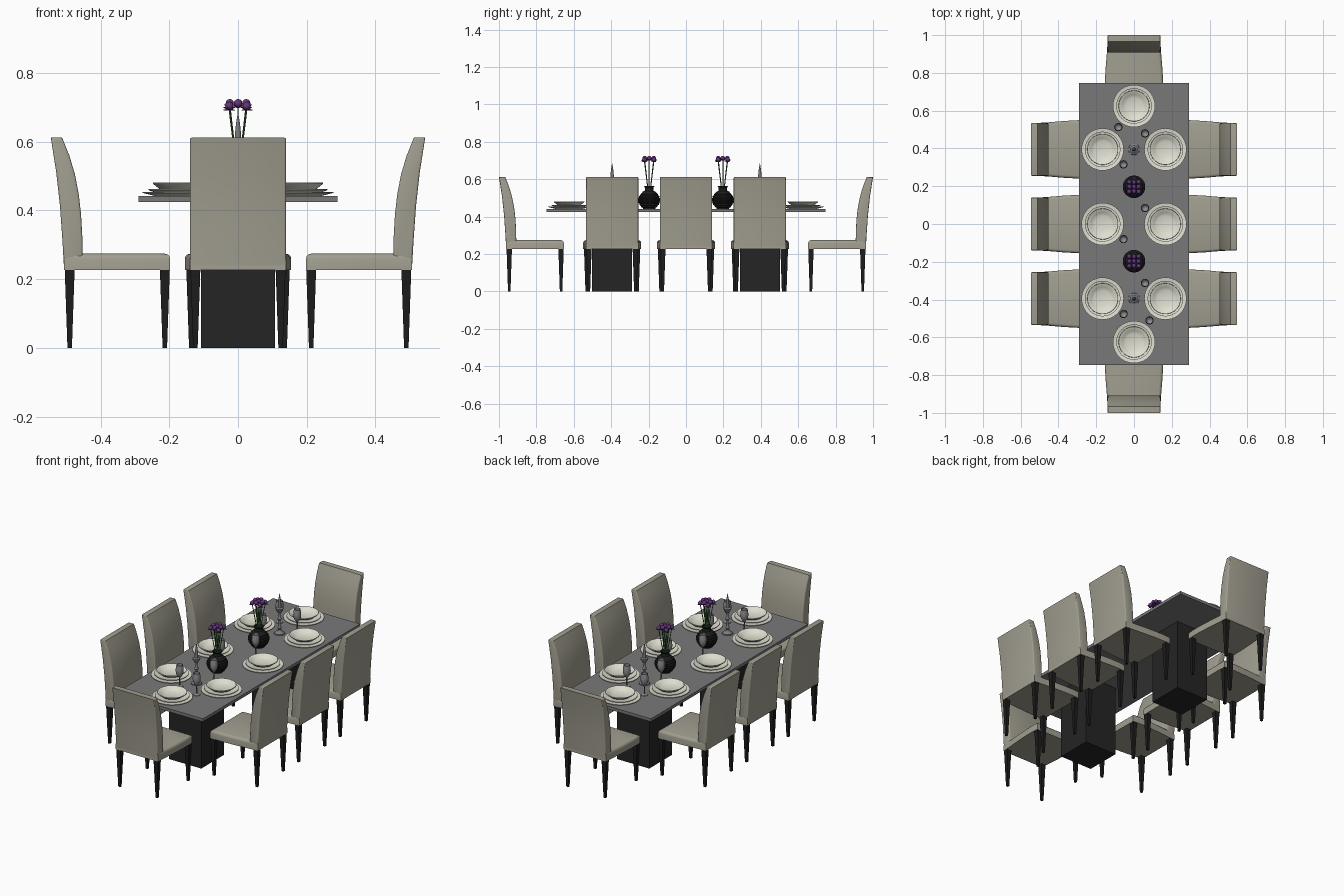
import bpy, bmesh, math, random
from mathutils import Vector, Matrix

if "Cube" in bpy.data.objects:
    bpy.data.objects.remove(bpy.data.objects["Cube"])

random.seed(4)
TOP = 0.442  # table surface height


def material(name, r, g, b):
    m = bpy.data.materials.new(name)
    m.diffuse_color = (r, g, b, 1)
    m.use_nodes = True
    m.node_tree.nodes["Principled BSDF"].inputs["Base Color"].default_value = m.diffuse_color
    return m


FABRIC = material("taupe fabric", 0.36, 0.345, 0.28)
LEG = material("black wood", 0.012, 0.012, 0.012)
BASE = material("charcoal base", 0.018, 0.018, 0.018)
TABLE = material("grey table", 0.19, 0.19, 0.195)
CHINA = material("cream china", 0.74, 0.73, 0.63)
VASE = material("black ceramic", 0.012, 0.012, 0.013)
GLASS = material("grey glass", 0.27, 0.27, 0.29)
SILVER = material("dull silver", 0.2, 0.2, 0.2)
PURPLE = material("purple petals", 0.13, 0.035, 0.2)
GREEN = material("green stem", 0.06, 0.16, 0.05)


def finish(name, bm, mat, angle=40):
    bmesh.ops.recalc_face_normals(bm, faces=bm.faces[:])
    me = bpy.data.meshes.new(name)
    bm.to_mesh(me)
    bm.free()
    me.materials.append(mat)
    ob = bpy.data.objects.new(name, me)
    bpy.context.collection.objects.link(ob)
    bpy.ops.object.select_all(action='DESELECT')
    ob.select_set(True)
    bpy.context.view_layer.objects.active = ob
    bpy.ops.object.shade_smooth_by_angle(angle=math.radians(angle))
    return ob


def repeat(obs, placements):
    """Place the parts at each (x, y, turn); the first placement uses the originals."""
    for i, (x, y, turn) in enumerate(placements):
        for ob in obs:
            o = ob
            if i:
                o = ob.copy()
                bpy.context.collection.objects.link(o)
            o.location = (x, y, ob.location.z)
            o.rotation_euler = (0, 0, math.radians(turn))


def box(name, lo, hi, mat):
    bm = bmesh.new()
    lo, hi = Vector(lo), Vector(hi)
    bmesh.ops.create_cube(bm, size=1, matrix=Matrix.Translation((lo + hi) / 2)
                          @ Matrix.Diagonal((*(hi - lo), 1)))
    return finish(name, bm, mat)


def prism(points, push):
    bm = bmesh.new()
    f = bm.faces.new([bm.verts.new(p) for p in points])
    ext = bmesh.ops.extrude_face_region(bm, geom=[f])
    bmesh.ops.translate(bm, vec=push, verts=[v for v in ext["geom"] if isinstance(v, bmesh.types.BMVert)])
    return bm


def round_edges(bm, test, width):
    edges = [e for e in bm.edges if all(test(v.co) for v in e.verts)]
    bmesh.ops.bevel(bm, geom=edges, offset=width, segments=3, profile=0.5, affect='EDGES')


def lathe(name, prof, mat, seg=32, angle=40):
    bm = bmesh.new()
    vs = [bm.verts.new((r, 0, z)) for r, z in prof]
    es = [bm.edges.new(p) for p in zip(vs, vs[1:])]
    bmesh.ops.spin(bm, geom=vs + es, axis=(0, 0, 1), cent=(0, 0, 0),
                   angle=2 * math.pi, steps=seg, use_duplicate=False)
    bmesh.ops.remove_doubles(bm, verts=bm.verts[:], dist=1e-5)
    ob = finish(name, bm, mat, angle)
    ob.location.z = TOP
    return ob


# Table top and two block pedestals
box("table_top", (-0.29, -0.747, 0.424), (0.29, 0.747, TOP), TABLE)
for s in (-1, 1):
    box("pedestal", (-0.107, s * 0.395 - 0.107, 0), (0.107, s * 0.395 + 0.107, 0.425), BASE)

# Chair, facing +x, back edge at x = 0
half = [(0.038, 0.14), (0.1, 0.144), (0.17, 0.15), (0.25, 0.1545), (0.31, 0.155), (0.347, 0.152)]
outline = [(x, -w, 0.226) for x, w in half] + [(x, w, 0.226) for x, w in reversed(half)]
bm = prism(outline, (0, 0, 0.048))
round_edges(bm, lambda c: c.z > 0.25, 0.015)
seat = finish("seat", bm, FABRIC)

side = [(0.038, 0.24), (0.034, 0.31), (0.027, 0.41), (0.016, 0.51), (0, 0.612), (0.033, 0.612),
        (0.054, 0.56), (0.07, 0.506), (0.081, 0.45), (0.088, 0.39), (0.092, 0.32), (0.093, 0.24)]
bm = prism([(x, -0.14, z) for x, z in side], (0, 0.28, 0))
caps = [e for e in bm.edges if abs(e.verts[0].co.y - e.verts[1].co.y) < 1e-4]
bmesh.ops.bevel(bm, geom=caps, offset=0.006, segments=3, profile=0.5, affect='EDGES')
back = finish("chair_back", bm, FABRIC)

bm = bmesh.new()
for x, y in ((0.055, 0.124), (0.332, 0.136)):
    for s in (-1, 1):
        bmesh.ops.create_cone(bm, cap_ends=True, segments=4, radius1=0.0092, radius2=0.0205, depth=0.23,
                              matrix=Matrix.Translation((x, s * y, 0.115)) @ Matrix.Rotation(math.pi / 4, 4, 'Z'))
legs = finish("chair_legs", bm, LEG)

rows = (-0.395, 0, 0.395)
repeat([seat, back, legs], [(-0.545, y, 0) for y in rows] + [(0.545, y, 180) for y in rows]
       + [(0, -1, 90), (0, 1, -90)])

# Place settings: charger, plate and bowl
charger = lathe("charger", [(0, 0), (0.075, 0), (0.112, 0.009), (0.112, 0.012), (0.075, 0.005), (0, 0.005)], CHINA, 40)
plate = lathe("plate", [(0, 0.006), (0.065, 0.006), (0.094, 0.017), (0.094, 0.02), (0.065, 0.011), (0, 0.011)], CHINA, 40)
bowl = lathe("bowl", [(0, 0.012), (0.045, 0.012), (0.062, 0.02), (0.082, 0.036), (0.081, 0.039), (0.076, 0.038),
                      (0.06, 0.025), (0.043, 0.018), (0, 0.017)], CHINA, 40)
repeat([charger, plate, bowl], [(s * 0.166, y, 0) for y in rows for s in (-1, 1)] + [(0, -0.625, 0), (0, 0.625, 0)])

# Wine glasses
glass = lathe("wine_glass", [(0, 0), (0.02, 0), (0.019, 0.003), (0.004, 0.007), (0.003, 0.05), (0.009, 0.058),
                             (0.019, 0.075), (0.022, 0.093), (0.021, 0.11), (0.018, 0.13), (0.017, 0.13),
                             (0.02, 0.108), (0.02, 0.093), (0.017, 0.077), (0, 0.06)], GLASS, 20)
repeat([glass], [(-0.083, 0.513, 0), (0.058, 0.48, 0), (-0.056, 0.316, 0), (0.058, 0.085, 0),
                 (-0.056, -0.08, 0), (0.058, -0.312, 0), (-0.055, -0.476, 0), (0.082, -0.51, 0)])

# Candlesticks with pointed tops
stick = lathe("candlestick", [(0, 0), (0.03, 0), (0.029, 0.006), (0.014, 0.012), (0.007, 0.022), (0.012, 0.034),
                              (0.006, 0.046), (0.006, 0.08), (0.013, 0.09), (0.006, 0.1), (0.006, 0.122),
                              (0.013, 0.135), (0.021, 0.148), (0.021, 0.153), (0.01, 0.158), (0.009, 0.18),
                              (0.006, 0.21), (0, 0.245)], SILVER, 20)
repeat([stick], [(0, -0.395, 0), (0, 0.395, 0)])

# Vase with horizontal ribs
prof = [(0, 0), (0.034, 0)]
for i in range(33):
    t = i / 32
    r = 0.034 + 0.028 * math.sin(math.pi * t) ** 0.8 - 0.008 * t
    prof.append((r + (0.0015 if i % 4 == 2 else -0.0015 if i % 4 == 0 else 0), 0.004 + 0.092 * t))
prof += [(0.022, 0.102), (0.022, 0.112), (0.028, 0.121), (0.025, 0.121), (0.018, 0.11), (0, 0.1)]
vase = lathe("vase", prof, VASE, 32, 30)

# Flower heads, petals and stems
heads = [(0, 0, 0.27)]
for i in range(8):
    a = i * math.pi / 4
    r = 0.036 if i % 2 else 0.024
    heads.append((r * math.cos(a), r * math.sin(a), 0.262 if i % 2 else 0.27))
blooms, stems = bmesh.new(), bmesh.new()


def rod(bm, a, b, r1, r2, seg):
    a, b = Vector(a), Vector(b)
    d = b - a
    m = Matrix.Translation((a + b) / 2) @ d.to_track_quat('Z', 'Y').to_matrix().to_4x4()
    bmesh.ops.create_cone(bm, cap_ends=True, segments=seg, radius1=r1, radius2=r2, depth=d.length, matrix=m)


for x, y, z in heads:
    bmesh.ops.create_icosphere(blooms, subdivisions=2, radius=0.0125, matrix=Matrix.Translation((x, y, z)))
    turn = random.random() * 6
    for k in range(6):
        a = turn + k * math.pi / 3
        rod(blooms, (x, y, z - 0.01), (x + 0.018 * math.cos(a), y + 0.018 * math.sin(a), z - 0.012 + 0.008 * (k % 2)),
            0.004, 0.0008, 5)
    rod(stems, (x * 0.25, y * 0.25, 0.1), (x, y, z - 0.008), 0.0025, 0.0022, 6)
bloom = finish("flower_heads", blooms, PURPLE)
stem = finish("flower_stems", stems, GREEN)
bloom.location.z = stem.location.z = TOP
repeat([vase, bloom, stem], [(0, -0.197, 0), (0, 0.197, 0)])
